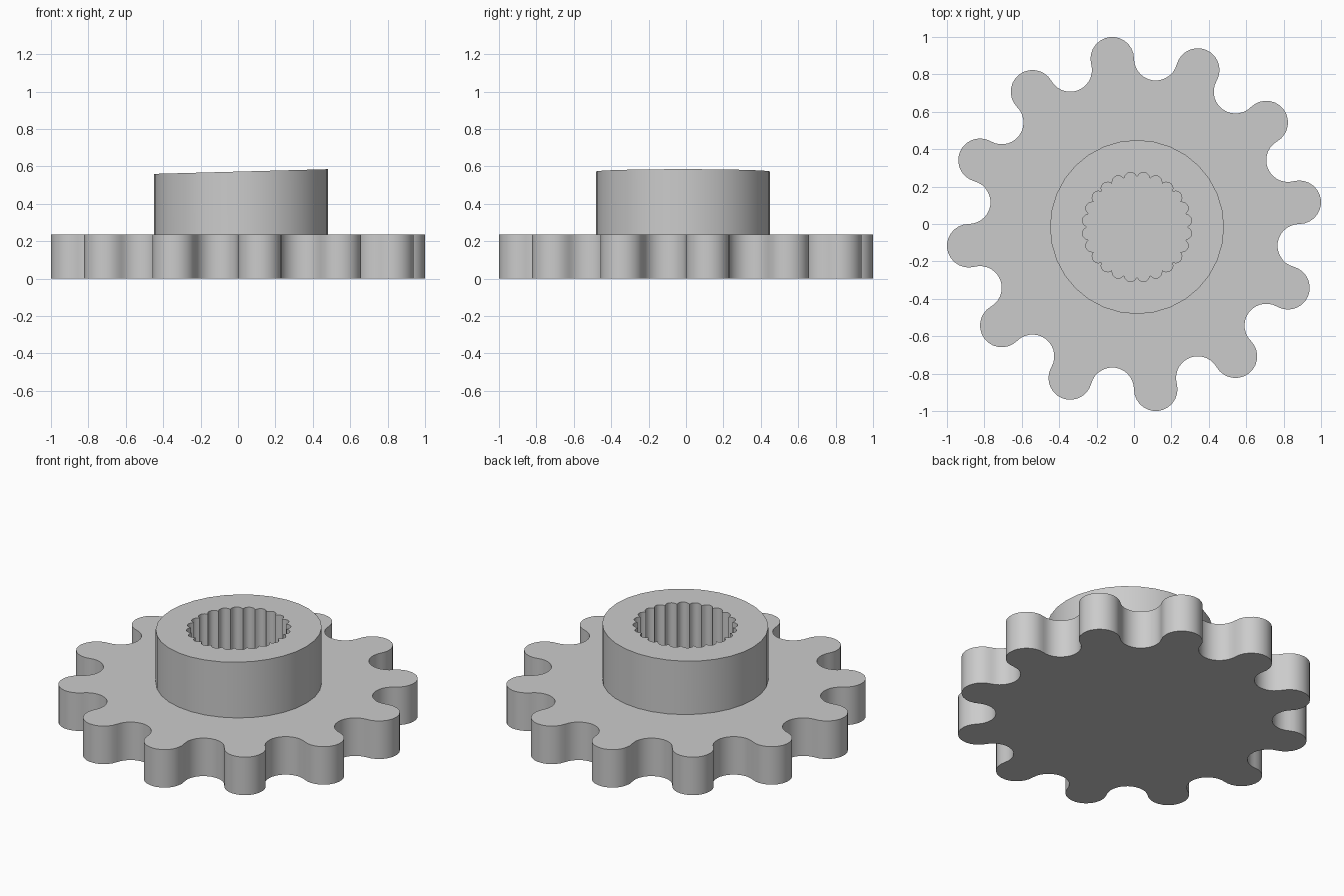
import bpy, bmesh
from math import sin, cos, pi, radians

cube = bpy.data.objects.get("Cube")
if cube:
    bpy.data.objects.remove(cube)

PLATE_TOP = 0.235
CX, CY = 0.016, -0.016          # hub centre

steel = bpy.data.materials.new("plain grey")
steel.use_nodes = True
grey = (0.6, 0.6, 0.6, 1)
steel.diffuse_color = grey
steel.node_tree.nodes["Principled BSDF"].inputs["Base Color"].default_value = grey


def extrude_loops(name, loops, bottom, top, angle):
    """Solid between two levels from closed outlines; extra outlines are holes."""
    bm = bmesh.new()
    caps = [[], []]
    for loop in loops:
        rings = [[bm.verts.new((x, y, level(x))) for x, y in loop]
                 for level in (bottom, top)]
        n = len(loop)
        for i in range(n):
            j = (i + 1) % n
            bm.faces.new((rings[0][i], rings[0][j], rings[1][j], rings[1][i]))
        for cap, ring in zip(caps, rings):
            cap += [bm.edges.get((ring[i], ring[(i + 1) % n])) for i in range(n)]
    for cap in caps:
        bmesh.ops.triangle_fill(bm, use_beauty=True, use_dissolve=False, edges=cap)
    bmesh.ops.recalc_face_normals(bm, faces=bm.faces)
    mesh = bpy.data.meshes.new(name)
    bm.to_mesh(mesh)
    bm.free()
    mesh.materials.append(steel)
    obj = bpy.data.objects.new(name, mesh)
    bpy.context.collection.objects.link(obj)
    bpy.ops.object.select_all(action='DESELECT')
    obj.select_set(True)
    bpy.context.view_layer.objects.active = obj
    bpy.ops.object.shade_smooth_by_angle(angle=radians(angle))
    return obj


# Toothed plate: alternating tangent arcs for teeth and valleys
TEETH, STEPS = 12, 14
half = pi / TEETH / 2
pitch = 1 / (cos(half) + sin(half))
arc = pitch * sin(half)
outline = []
for k in range(2 * TEETH):
    a = half + k * 2 * half
    if k % 2 == 0:
        start, sweep = a - pi / 2 - half, pi + 2 * half
    else:
        start, sweep = a - pi / 2 - half, -(pi - 2 * half)
        start = a + pi + (pi / 2 - half)
    for s in range(STEPS):
        t = start + sweep * s / STEPS
        outline.append((pitch * cos(a) + arc * cos(t), pitch * sin(a) + arc * sin(t)))
extrude_loops("toothed_plate", [outline], lambda x: 0, lambda x: PLATE_TOP, 30)

# Hub: round boss with a slightly sloping top and a splined blind bore
SIDES, SPLINES, FINE = 32, 24, 6
rim = [(CX + 0.465 * cos(2 * pi * i / SIDES), CY + 0.465 * sin(2 * pi * i / SIDES))
       for i in range(SIDES)]
bore = []
for i in range(SPLINES * FINE):
    t = 2 * pi * i / (SPLINES * FINE)
    r = 0.268 + 0.026 * abs(sin(SPLINES * t / 2)) ** 0.7
    bore.append((CX + r * cos(t), CY + r * sin(t)))
extrude_loops("splined_hub", [rim, bore], lambda x: PLATE_TOP - 0.03,
              lambda x: 0.5725 + 0.027 * (x - CX), 35)
